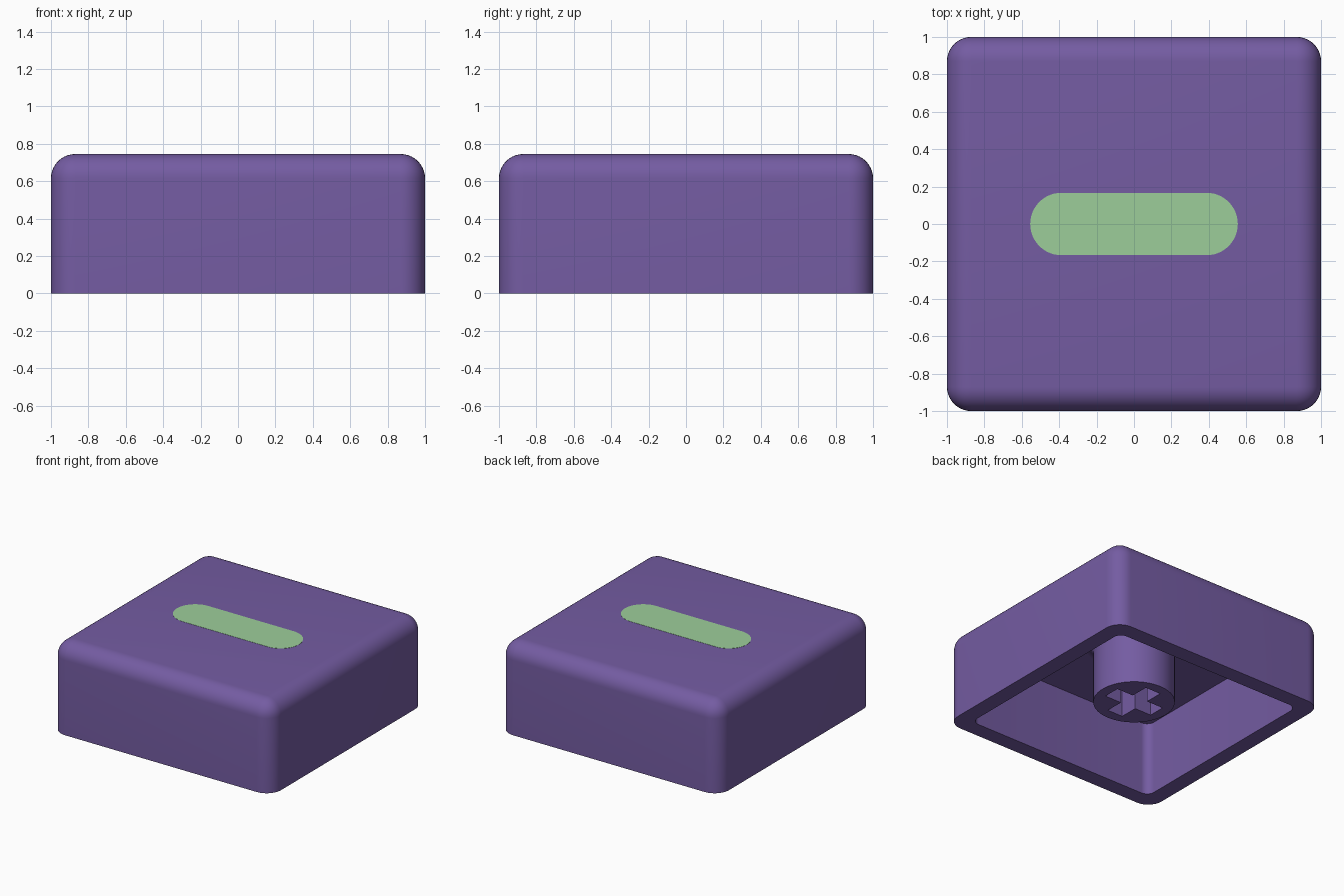
import bpy, bmesh, math

HEIGHT = 0.745
CEILING = 0.61
STEM_BASE = 0.11

old = bpy.data.objects.get("Cube")
if old:
    bpy.data.objects.remove(old)


def material(name, rgb):
    mat = bpy.data.materials.new(name)
    mat.use_nodes = True
    color = (*rgb, 1)
    mat.diffuse_color = color
    mat.node_tree.nodes["Principled BSDF"].inputs["Base Color"].default_value = color
    return mat


purple = material("purple plastic", (0.175, 0.107, 0.362))
green = material("pale green", (0.335, 0.617, 0.323))


def make_object(name, bm, mat):
    bmesh.ops.recalc_face_normals(bm, faces=bm.faces)
    mesh = bpy.data.meshes.new(name)
    bm.to_mesh(mesh)
    bm.free()
    mesh.materials.append(mat)
    obj = bpy.data.objects.new(name, mesh)
    bpy.context.collection.objects.link(obj)
    return obj


def box(name, sx, sy, z0, z1, mat, radius=0, round_top=False):
    """Box whose upright edges, and optionally top edges, are rounded."""
    bm = bmesh.new()
    bmesh.ops.create_cube(bm, size=1)
    for v in bm.verts:
        v.co = (v.co.x * sx, v.co.y * sy, z1 if v.co.z > 0 else z0)
    if radius:
        def chosen(e):
            a, b = (v.co.z for v in e.verts)
            return a != b or (round_top and min(a, b) == z1)
        z1 = max(v.co.z for v in bm.verts)
        edges = [e for e in bm.edges if chosen(e)]
        bmesh.ops.bevel(bm, geom=edges, offset=radius, offset_type='OFFSET',
                        segments=10, profile=0.5, affect='EDGES', clamp_overlap=True)
    return make_object(name, bm, mat)


def cut(obj, *cutters):
    """Subtract the cutters and bake the result."""
    for cutter in cutters:
        mod = obj.modifiers.new("cut", 'BOOLEAN')
        mod.operation = 'DIFFERENCE'
        mod.solver = 'EXACT'
        mod.object = cutter
    graph = bpy.context.evaluated_depsgraph_get()
    baked = bpy.data.meshes.new_from_object(obj.evaluated_get(graph))
    obj.modifiers.clear()
    obj.data = baked
    for cutter in cutters:
        bpy.data.objects.remove(cutter)


def smooth(obj):
    bpy.ops.object.select_all(action='DESELECT')
    obj.select_set(True)
    bpy.context.view_layer.objects.active = obj
    bpy.ops.object.shade_smooth_by_angle(angle=math.radians(30))


# Hollow outer shell
shell = box("cap_shell", 2, 2, 0, HEIGHT, purple, radius=0.13, round_top=True)
cavity = box("cavity_cutter", 1.734, 1.734, -0.2, CEILING, purple, radius=0.067)
cut(shell, cavity)
smooth(shell)

# Round stem flaring into the ceiling
fillet = 0.07
stem_radius = 0.307
profile = [(0, STEM_BASE), (stem_radius, STEM_BASE)]
for i in range(7):
    a = math.pi / 2 * i / 6
    profile.append((stem_radius + fillet * (1 - math.cos(a)),
                    CEILING - fillet + fillet * math.sin(a)))
profile += [(stem_radius + fillet, CEILING + 0.02), (0, CEILING + 0.02)]
bm = bmesh.new()
points = [bm.verts.new((r, 0, z)) for r, z in profile]
lines = [bm.edges.new(pair) for pair in zip(points, points[1:])]
bmesh.ops.spin(bm, geom=points + lines, cent=(0, 0, 0), axis=(0, 0, 1),
               angle=math.tau, steps=64, use_duplicate=False)
bmesh.ops.remove_doubles(bm, verts=bm.verts, dist=0.0001)
stem = make_object("mounting_stem", bm, purple)

# Cross-shaped socket in the stem
socket_top = STEM_BASE + 0.42
slots = [box("slot_cutter", sx, sy, 0, socket_top, purple)
         for sx, sy in ((0.444, 0.14), (0.14, 0.444))]
cut(stem, *slots)
smooth(stem)

# Pill-shaped inlay on the top face
bm = bmesh.new()
radius, reach, steps = 0.167, 0.388, 24
outline = []
for side, start in ((1, -math.pi / 2), (-1, math.pi / 2)):
    for i in range(steps + 1):
        a = start + math.pi * i / steps
        outline.append(bm.verts.new((side * reach + radius * math.cos(a),
                                     radius * math.sin(a), HEIGHT - 0.002)))
face = bm.faces.new(outline)
top = bmesh.ops.extrude_face_region(bm, geom=[face])["geom"]
for v in top:
    if isinstance(v, bmesh.types.BMVert):
        v.co.z = HEIGHT + 0.0015
make_object("top_inlay", bm, green)
